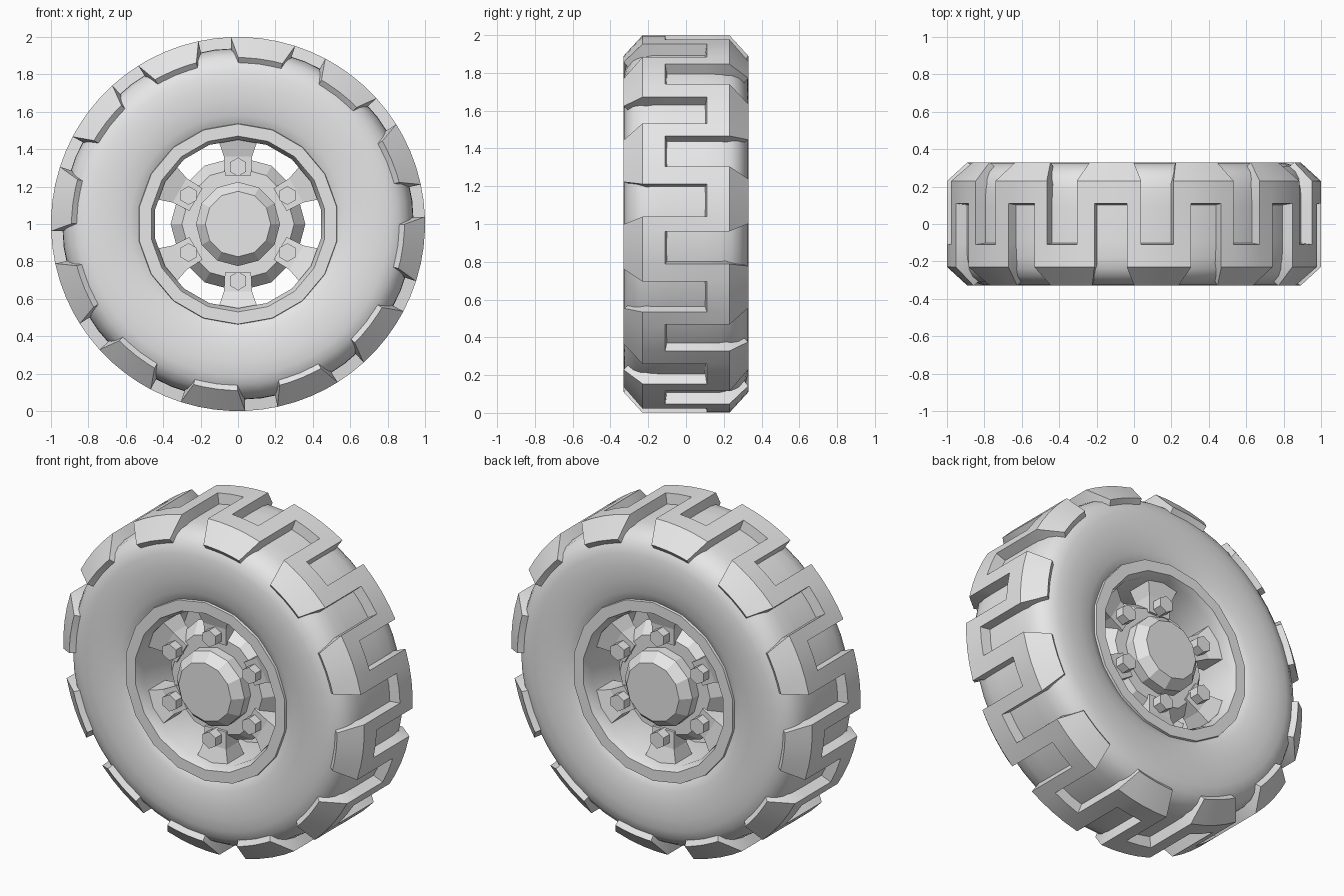
import bpy, bmesh, math

cube = bpy.data.objects.get("Cube")
if cube:
    bpy.data.objects.remove(cube, do_unlink=True)

grey = bpy.data.materials.new("plain_grey")
grey.use_nodes = True
grey.diffuse_color = (0.8, 0.8, 0.8, 1)
grey.node_tree.nodes["Principled BSDF"].inputs["Base Color"].default_value = (0.8, 0.8, 0.8, 1)


def polar(r, deg, y):
    """Point on the wheel: radius and angle about the axle, y along it."""
    a = math.radians(deg)
    return (r * math.cos(a), y, 1 + r * math.sin(a))


def finish(bm, name, smooth_angle):
    bmesh.ops.recalc_face_normals(bm, faces=bm.faces)
    mesh = bpy.data.meshes.new(name)
    bm.to_mesh(mesh)
    bm.free()
    mesh.materials.append(grey)
    obj = bpy.data.objects.new(name, mesh)
    bpy.context.collection.objects.link(obj)
    bpy.ops.object.select_all(action='DESELECT')
    obj.select_set(True)
    bpy.context.view_layer.objects.active = obj
    bpy.ops.object.shade_smooth_by_angle(angle=math.radians(smooth_angle))
    return obj


def lathe(name, half, sides, smooth_angle, closed):
    """Spin a half profile of (radius, y), mirrored to the back, about the axle."""
    profile = half + [(r, -y) for r, y in reversed(half)]
    bm = bmesh.new()
    rings = [[bm.verts.new(polar(r, 90 + 360 * i / sides, y)) for i in range(sides)]
             for r, y in profile]
    count = len(rings) if closed else len(rings) - 1
    for k in range(count):
        a, b = rings[k], rings[(k + 1) % len(rings)]
        for i in range(sides):
            j = (i + 1) % sides
            bm.faces.new((a[i], a[j], b[j], b[i]))
    if not closed:
        bm.faces.new(rings[0])
        bm.faces.new(rings[-1])
    return finish(bm, name, smooth_angle)


# Tyre body with rounded sidewalls
lathe("tyre_body", [(0.5, -0.27), (0.53, -0.295), (0.58, -0.313), (0.66, -0.327), (0.74, -0.33),
                    (0.81, -0.325), (0.86, -0.31), (0.9, -0.28), (0.925, -0.24), (0.938, -0.18),
                    (0.94, -0.09)], 48, 60, True)

# Rim barrel with flanges at both ends
lathe("rim", [(0.5, -0.25), (0.54, -0.28), (0.535, -0.31), (0.47, -0.31), (0.45, -0.26)], 18, 28, True)

# Central drum and hub caps
lathe("drum", [(0.3, -0.2), (0.36, -0.12)], 12, 20, False)
lathe("hub", [(0.175, -0.315), (0.225, -0.26), (0.225, -0.15)], 12, 20, False)

# Tread: a ring of blocks cut by grooves from alternate sides
PERIODS = 12
STOPS = [2.2, 7.2, 12.2, 17.8, 22.8, 27.8]
ROWS = [-0.33, -0.23, -0.11, 0.11, 0.23, 0.33]
N = len(STOPS) * PERIODS
LAST = len(ROWS) - 1


def filled(col, row):
    if row < 0 or row >= LAST:
        return False
    step = col % len(STOPS)
    if step in (0, 1):
        return row > 2
    if step in (3, 4):
        return row < 2
    return True


def tread_angle(col, row):
    step = col % len(STOPS)
    widen = 0
    if row == 0:
        widen = {0: -1, 2: 1}.get(step, 0)
    elif row == LAST:
        widen = {3: -1, 5: 1}.get(step, 0)
    return STOPS[step] + 30 * (col // len(STOPS)) + 2.3 * widen


bm = bmesh.new()
cache = {}


def vert(col, row, outer):
    col %= N
    key = (col, row, outer)
    if key not in cache:
        edge = row in (0, LAST)
        y = ROWS[row]
        if outer:
            r = 0.89 if edge else 1.0
        else:
            r = 0.84 if edge else 0.9
            y *= 0.88
        cache[key] = bm.verts.new(polar(r, tread_angle(col, row), y))
    return cache[key]


for c in range(N):
    for w in range(LAST):
        if not filled(c, w):
            continue
        corners = [(c, w), (c + 1, w), (c + 1, w + 1), (c, w + 1)]
        neighbours = [(c, w - 1), (c + 1, w), (c, w + 1), (c - 1, w)]
        for level in (True, False):
            bm.faces.new([vert(*p, level) for p in corners])
        for k, side in enumerate(neighbours):
            if not filled(*side):
                p, q = corners[k], corners[(k + 1) % 4]
                bm.faces.new((vert(*p, True), vert(*q, True), vert(*q, False), vert(*p, False)))
finish(bm, "tread", 28)


def loft(bm, first, second):
    """Closed solid between two matching loops of points."""
    a = [bm.verts.new(p) for p in first]
    b = [bm.verts.new(p) for p in second]
    bm.faces.new(a)
    bm.faces.new(b)
    for i in range(len(a)):
        j = (i + 1) % len(a)
        bm.faces.new((a[i], a[j], b[j], b[i]))


# Spokes and hex bolts on the front and back
for side, label in ((-1, "front"), (1, "back")):
    for n in range(6):
        deg = 90 + 60 * n
        a = math.radians(deg)

        def local(r, t, y):
            return (r * math.cos(a) - t * math.sin(a), side * y, 1 + r * math.sin(a) + t * math.cos(a))

        def section(r, half, front, back):
            return [local(r, -half, front), local(r, half, front), local(r, half, back), local(r, -half, back)]

        bm = bmesh.new()
        loft(bm, section(0.26, 0.07, 0.215, 0.1), section(0.36, 0.075, 0.22, 0.1))
        loft(bm, section(0.36, 0.075, 0.22, 0.1), section(0.457, 0.108, 0.25, 0.08))
        finish(bm, f"{label}_spoke_{n + 1}", 20)

        bm = bmesh.new()
        hexagon = [(0.05 * math.cos(math.radians(30 + 60 * k)), 0.05 * math.sin(math.radians(30 + 60 * k)))
                   for k in range(6)]
        cx, cz = 0.305 * math.cos(a), 1 + 0.305 * math.sin(a)
        loft(bm, [(cx + u, side * 0.2, cz + v) for u, v in hexagon],
             [(cx + u, side * 0.275, cz + v) for u, v in hexagon])
        finish(bm, f"{label}_bolt_{n + 1}", 20)
